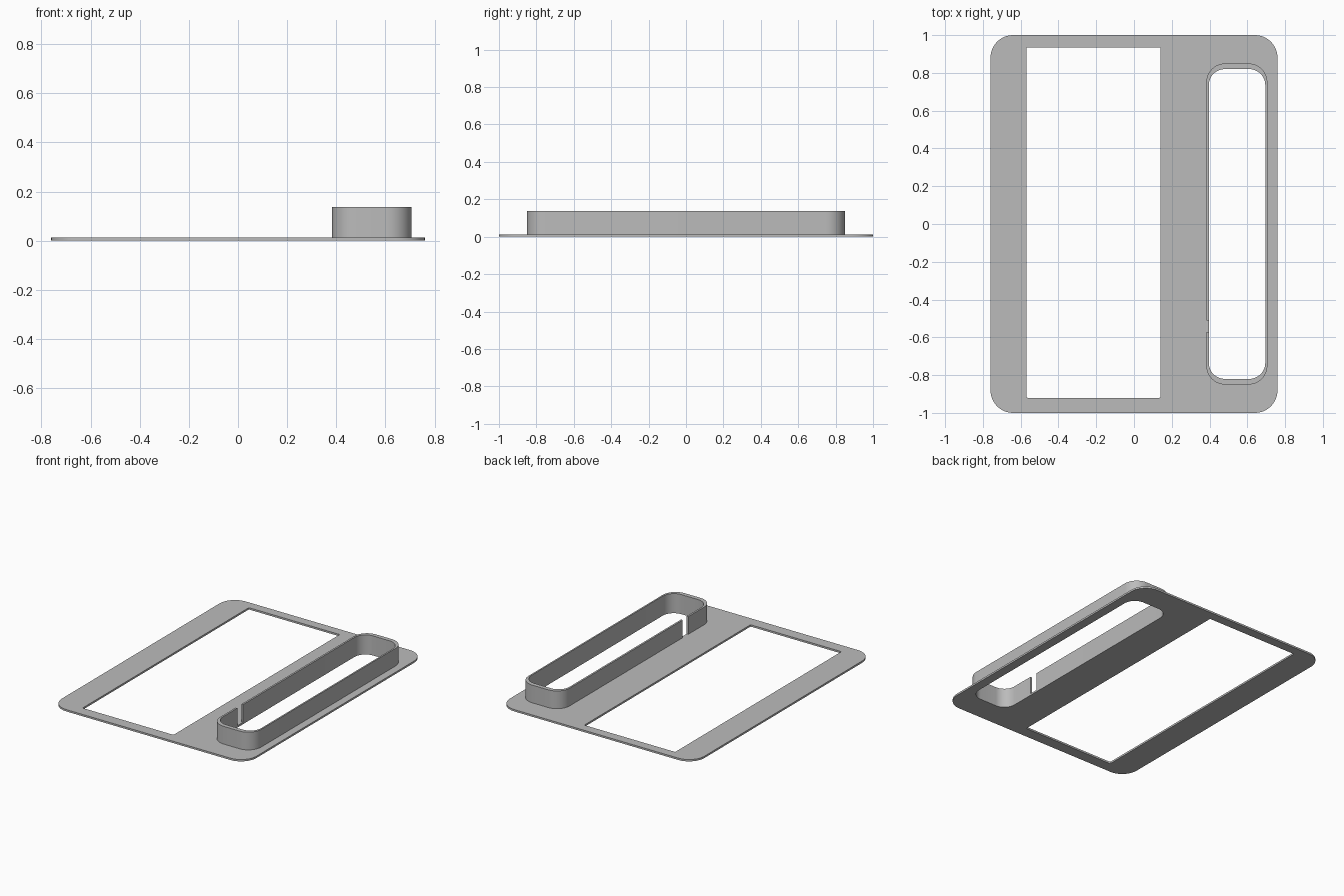
import bpy
import bmesh
from math import sin, cos, pi

if "Cube" in bpy.data.objects:
    bpy.data.objects.remove(bpy.data.objects["Cube"])

grey = bpy.data.materials.new("plain_grey")
grey.use_nodes = True
grey.diffuse_color = (0.5, 0.5, 0.5, 1)
grey.node_tree.nodes["Principled BSDF"].inputs["Base Color"].default_value = (0.5, 0.5, 0.5, 1)


def rounded_rect(x0, x1, y0, y1, r, steps=12):
    """Counter-clockwise outline, beginning at the lower end of the -x side."""
    centres = [(x0 + r, y0 + r), (x1 - r, y0 + r), (x1 - r, y1 - r), (x0 + r, y1 - r)]
    points = []
    for i, (cx, cy) in enumerate(centres):
        for k in range(steps + 1):
            a = pi + (i + k / steps) * pi / 2
            points.append((cx + r * cos(a), cy + r * sin(a)))
    return points


def extrude_outlines(name, outlines, z0, z1):
    """Fill closed outlines (inner ones become holes) and give them height."""
    curve = bpy.data.curves.new(name + "_profile", 'CURVE')
    curve.dimensions = '2D'
    curve.fill_mode = 'BOTH'
    curve.extrude = (z1 - z0) / 2
    for outline in outlines:
        spline = curve.splines.new('POLY')
        spline.points.add(len(outline) - 1)
        for point, (x, y) in zip(spline.points, outline):
            point.co = (x, y, 0, 1)
        spline.use_cyclic_u = True
    helper = bpy.data.objects.new(name + "_profile", curve)
    bpy.context.scene.collection.objects.link(helper)
    deps = bpy.context.evaluated_depsgraph_get()
    mesh = bpy.data.meshes.new_from_object(helper.evaluated_get(deps))
    bpy.data.objects.remove(helper)
    mesh.name = name

    # Weld caps to walls
    bm = bmesh.new()
    bm.from_mesh(mesh)
    bmesh.ops.translate(bm, verts=bm.verts, vec=(0, 0, (z0 + z1) / 2))
    bmesh.ops.remove_doubles(bm, verts=bm.verts, dist=0.0001)
    bmesh.ops.recalc_face_normals(bm, faces=bm.faces)
    bm.to_mesh(mesh)
    bm.free()

    mesh.materials.clear()
    mesh.materials.append(grey)
    obj = bpy.data.objects.new(name, mesh)
    bpy.context.scene.collection.objects.link(obj)
    bpy.ops.object.select_all(action='DESELECT')
    obj.select_set(True)
    bpy.context.view_layer.objects.active = obj
    bpy.ops.object.shade_smooth_by_angle(angle=pi / 6)
    return obj


thickness = 0.013
outer = rounded_rect(0.383, 0.706, -0.85, 0.85, 0.1)
inner = rounded_rect(0.396, 0.695, -0.82, 0.82, 0.085)

# Flat plate with a large window and a long rounded opening
extrude_outlines("base_plate", [
    rounded_rect(-0.76, 0.76, -1, 1, 0.12),
    rounded_rect(-0.57, 0.14, -0.92, 0.935, 0.006, 3),
    inner,
], 0, thickness)

# Raised collar around the opening, split by a narrow slot in its -x side
slot_low, slot_high = -0.573, -0.51
collar = ([(0.383, slot_low)] + outer + [(0.383, slot_high), (0.396, slot_high)]
          + inner[::-1] + [(0.396, slot_low)])
extrude_outlines("collar_wall", [collar], thickness, 0.138)
